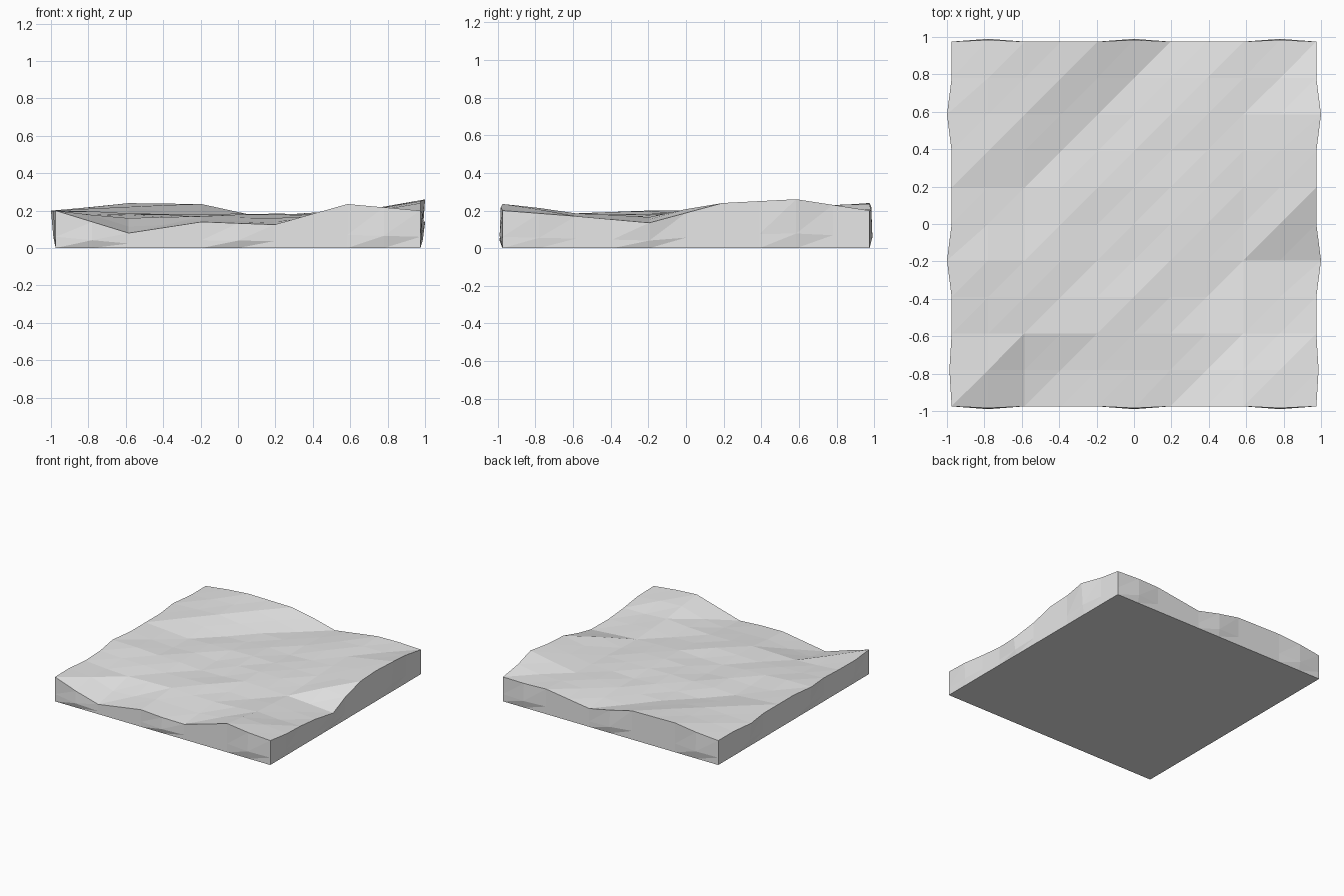
import bpy, bmesh, random

cube = bpy.data.objects.get("Cube")
if cube:
    bpy.data.objects.remove(cube, do_unlink=True)

random.seed(4)
HALF = 0.975   # half width of the slab
N = 10         # fine cells per side, two per coarse cell
STEP = 2 * HALF / N

# Coarse heights, one row per y from front to back
HEIGHTS = [
    [.20, .08, .14, .125, .235, .20],
    [.185, .16, .17, .16, .185, .17],
    [.20, .185, .165, .18, .165, .135],
    [.20, .17, .18, .18, .18, .24],
    [.20, .22, .17, .175, .19, .26],
    [.20, .24, .235, .15, .205, .20],
]
SIDE_BULGE = {1: .012, 4: .025, 8: .025}   # outward swell of the left and right walls
END_BULGE = {1: .015, 5: .015, 9: .015}    # outward swell of the front and back walls


def height(i, j):
    """Height on the coarse triangles, with slight roughness between them."""
    a, b = min(i // 2, 4), min(j // 2, 4)
    u, v = i / 2 - a, j / 2 - b
    z00, z10 = HEIGHTS[b][a:a + 2]
    z01, z11 = HEIGHTS[b + 1][a:a + 2]
    if u >= v:
        z = z00 + (z10 - z00) * u + (z11 - z10) * v
    else:
        z = z00 + (z01 - z00) * v + (z11 - z01) * u
    inside = 0 < i < N and 0 < j < N
    if inside and (i % 2 or j % 2):
        z += random.uniform(-.006, .006)
    return z


def swell(i, j, x_amount, y_amount):
    """Plan position of a border point, pushed outward."""
    x, y = -HALF + i * STEP, -HALF + j * STEP
    if i in (0, N):
        x += (1 if i else -1) * SIDE_BULGE.get(j, 0) * x_amount
    if j in (0, N):
        y += (1 if j else -1) * END_BULGE.get(i, 0) * y_amount
    return x, y


bm = bmesh.new()

# Rolling top surface, every cell split along the same diagonal
top = {(i, j): bm.verts.new((*swell(i, j, 1, .6), height(i, j)))
       for j in range(N + 1) for i in range(N + 1)}
for j in range(N):
    for i in range(N):
        a, b = top[i, j], top[i + 1, j]
        c, d = top[i + 1, j + 1], top[i, j + 1]
        bm.faces.new((a, b, c))
        bm.faces.new((a, c, d))

# Walls: rim, swollen middle ring and flat foot
ring = ([(i, 0) for i in range(N)] + [(N, j) for j in range(N)]
        + [(i, N) for i in range(N, 0, -1)] + [(0, j) for j in range(N, 0, -1)])
rim = [top[p] for p in ring]
middle = [bm.verts.new((*swell(*p, .5, 1), .3 * top[p].co.z)) for p in ring]
foot = [bm.verts.new((*swell(*p, 0, 0), 0)) for p in ring]
for upper, lower in ((rim, middle), (middle, foot)):
    for k in range(len(ring)):
        n = (k + 1) % len(ring)
        bm.faces.new((lower[k], lower[n], upper[n]))
        bm.faces.new((lower[k], upper[n], upper[k]))
bm.faces.new(foot[::-1])
bmesh.ops.recalc_face_normals(bm, faces=bm.faces[:])

mesh = bpy.data.meshes.new("ground_slab")
bm.to_mesh(mesh)
bm.free()

# Plain stone colour
stone = bpy.data.materials.new("light_grey")
stone.use_nodes = True
colour = (.8, .8, .8, 1)
stone.diffuse_color = colour
stone.node_tree.nodes["Principled BSDF"].inputs["Base Color"].default_value = colour
mesh.materials.append(stone)

slab = bpy.data.objects.new("ground_slab", mesh)
bpy.context.collection.objects.link(slab)
